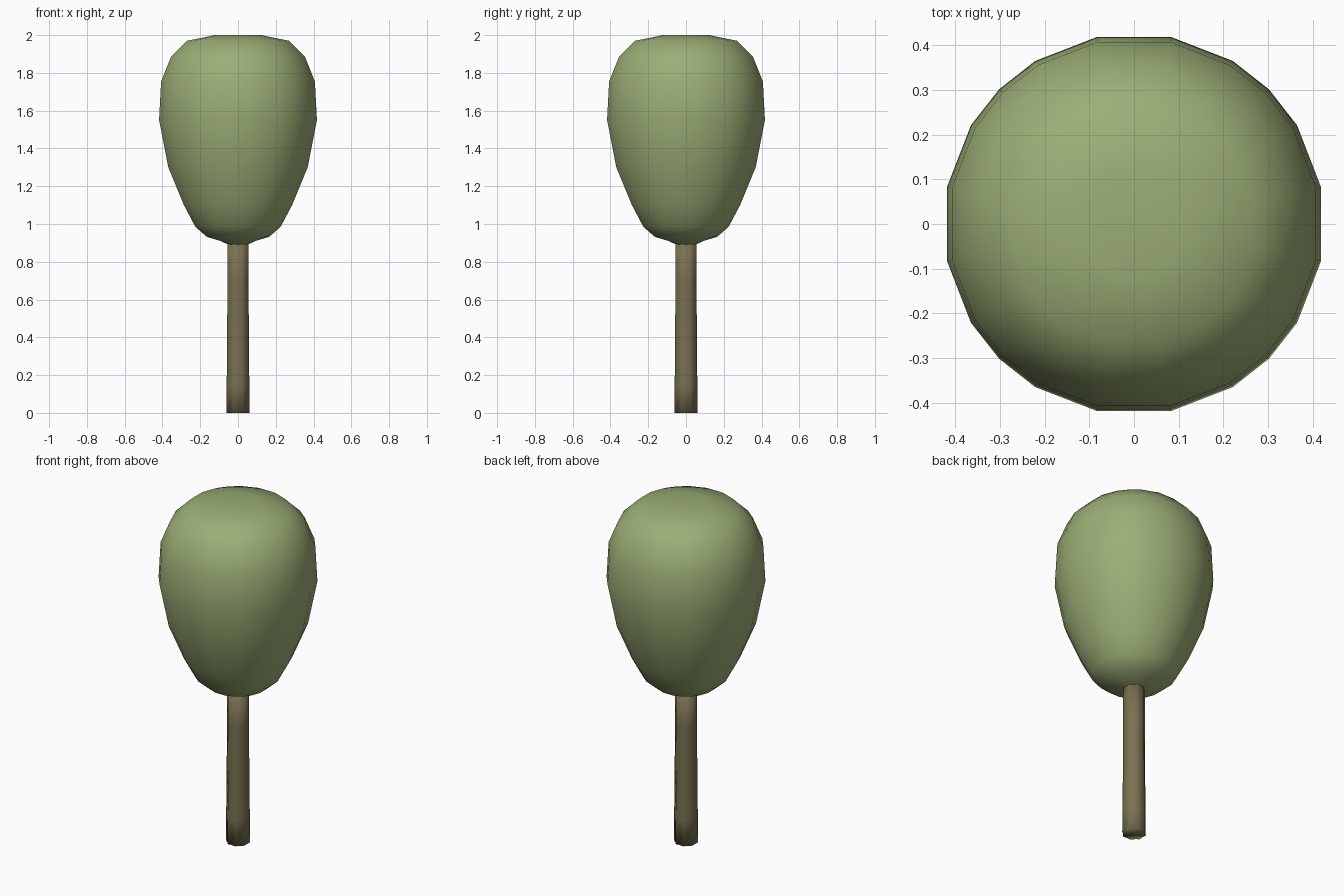
import bpy, math

if "Cube" in bpy.data.objects:
    bpy.data.objects.remove(bpy.data.objects["Cube"])


def material(name, rgb):
    m = bpy.data.materials.new(name)
    m.diffuse_color = (*rgb, 1)
    m.use_nodes = True
    m.node_tree.nodes["Principled BSDF"].inputs["Base Color"].default_value = m.diffuse_color
    return m


def lathe(name, angles, rings, mat, flute=0.0, cap_bottom=True):
    """Skin closed rings (radius, z); flute pushes alternate points inward."""
    n = len(angles)
    verts, faces = [], []
    for r, z in rings:
        for i, a in enumerate(angles):
            rr = r * (1 - flute * (i % 2))
            verts.append((rr * math.cos(a), rr * math.sin(a), z))
    for k in range(len(rings) - 1):
        for i in range(n):
            j = (i + 1) % n
            faces.append((k * n + i, k * n + j, (k + 1) * n + j, (k + 1) * n + i))
    if cap_bottom:
        faces.append(tuple(reversed(range(n))))
    faces.append(tuple((len(rings) - 1) * n + i for i in range(n)))
    me = bpy.data.meshes.new(name)
    me.from_pydata(verts, [], faces)
    me.materials.append(mat)
    for p in me.polygons:
        p.use_smooth = True
    ob = bpy.data.objects.new(name, me)
    bpy.context.collection.objects.link(ob)
    return ob


leaf = material("leaf green", (0.33, 0.42, 0.18))
bark = material("bark brown", (0.19, 0.165, 0.08))

# Crown: 20-sided egg, widest near the top, with a small neck at the trunk
steps = (11.2, 31.2, 45, 58.8, 78.8)
crown_angles = [math.radians(90 * q + s) for q in range(4) for s in steps]
crown_rings = [(0.05, 0.89), (0.10, 0.912), (0.168, 0.932), (0.23, 0.985),
               (0.292, 1.10), (0.376, 1.30), (0.426, 1.55), (0.415, 1.755),
               (0.362, 1.885), (0.275, 1.97), (0.125, 2.0)]
lathe("crown", crown_angles, crown_rings, leaf)

# Trunk: slim, lightly fluted post running up into the crown
trunk_angles = [math.radians(22.5 * i + 22.5) for i in range(16)]
trunk_rings = [(0.066, 0.0), (0.065, 0.15), (0.062, 0.4), (0.061, 0.7), (0.060, 0.93)]
lathe("trunk", trunk_angles, trunk_rings, bark, flute=0.12)
